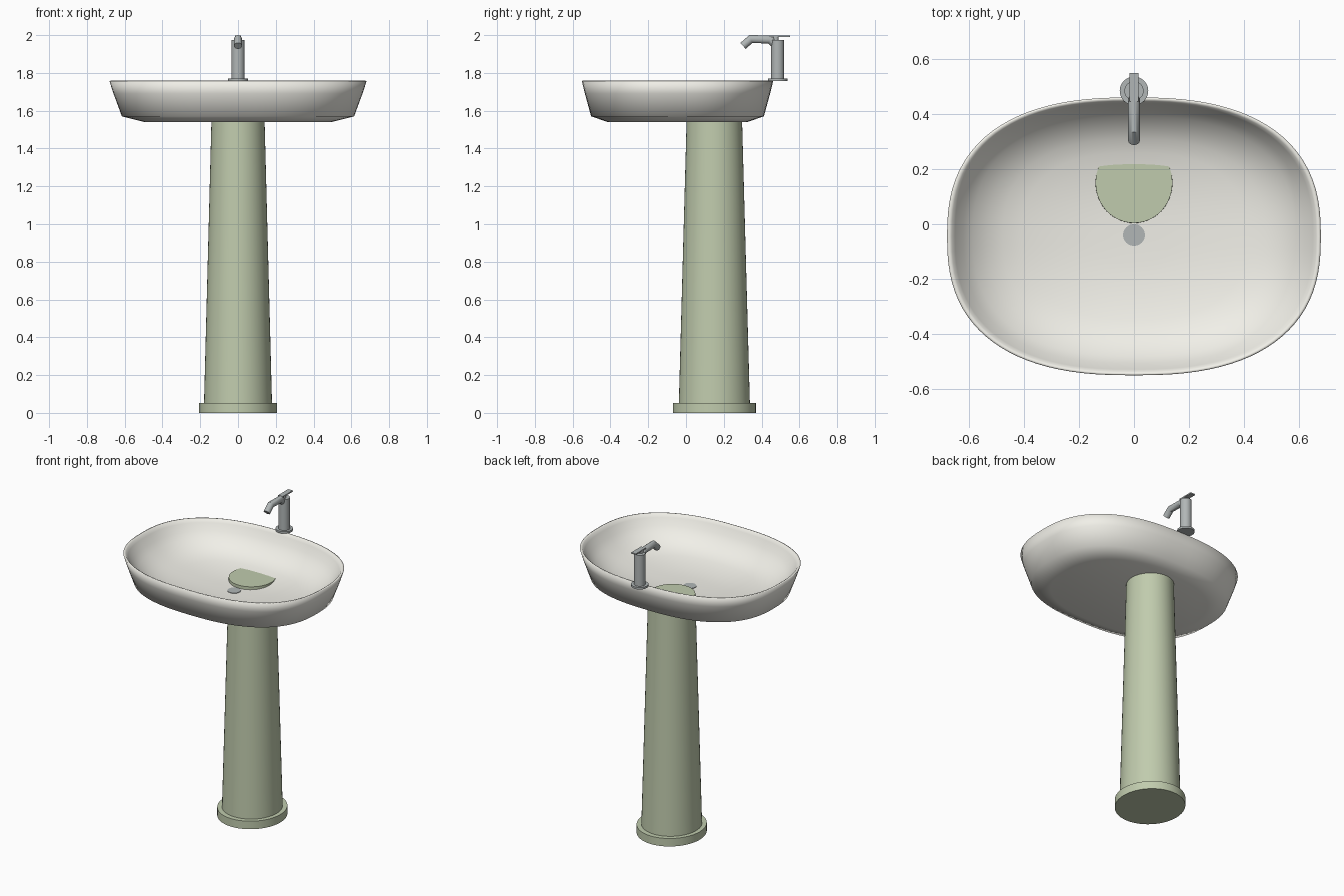
import bpy, bmesh, math
from mathutils import Vector

if "Cube" in bpy.data.objects:
    bpy.data.objects.remove(bpy.data.objects["Cube"])


def material(name, rgb):
    m = bpy.data.materials.new(name)
    m.diffuse_color = (*rgb, 1)
    m.use_nodes = True
    m.node_tree.nodes["Principled BSDF"].inputs["Base Color"].default_value = m.diffuse_color
    return m


CERAMIC = material("ceramic", (0.88, 0.87, 0.81))
GREEN = material("green_glaze", (0.53, 0.60, 0.42))
METAL = material("metal", (0.44, 0.47, 0.47))


def finish(name, bm, mat, angle=35):
    bmesh.ops.recalc_face_normals(bm, faces=bm.faces)
    me = bpy.data.meshes.new(name)
    bm.to_mesh(me)
    bm.free()
    ob = bpy.data.objects.new(name, me)
    bpy.context.collection.objects.link(ob)
    me.materials.append(mat)
    bpy.ops.object.select_all(action='DESELECT')
    ob.select_set(True)
    bpy.context.view_layer.objects.active = ob
    bpy.ops.object.shade_smooth_by_angle(angle=math.radians(angle))
    return ob


def skin(name, rings, mat, angle=35):
    """Bridge equal-length point rings and cap both ends."""
    bm = bmesh.new()
    loops = [[bm.verts.new(p) for p in r] for r in rings]
    n = len(loops[0])
    for a, b in zip(loops, loops[1:]):
        for i in range(n):
            j = (i + 1) % n
            bm.faces.new((a[i], a[j], b[j], b[i]))
    bm.faces.new(loops[0][::-1])
    bm.faces.new(loops[-1])
    return finish(name, bm, mat, angle)


def ring(rx, ry, cy, z, power=2, n=48):
    """Horizontal ellipse or superellipse around (0, cy, z)."""
    pts = []
    for i in range(n):
        t = 2 * math.pi * i / n
        c, s = math.cos(t), math.sin(t)
        pts.append((rx * math.copysign(abs(c) ** (2 / power), c),
                    cy + ry * math.copysign(abs(s) ** (2 / power), s), z))
    return pts


def tube(name, path, r, mat):
    """Round bar following (y, z) points in the x = 0 plane, mitred at bends."""
    pts = [Vector((0, y, z)) for y, z in path]
    rings = []
    for i, p in enumerate(pts):
        d0 = (p - pts[i - 1]).normalized() if i else None
        d1 = (pts[i + 1] - p).normalized() if i < len(pts) - 1 else None
        d = ((d0 or d1) + (d1 or d0)).normalized()
        stretch = 1 / d.dot(d0 or d1)
        side = Vector((1, 0, 0))
        up = side.cross(d) * stretch
        rings.append([p + side * r * math.cos(a) + up * r * math.sin(a)
                      for a in (2 * math.pi * k / 24 for k in range(24))])
    return skin(name, rings, mat)


# Basin: outer wall up from the underside, over the rim, down into the bowl
profile = [(0.72, 1.539), (0.90, 1.57), (0.965, 1.69), (0.997, 1.757),
           (0.985, 1.759), (0.972, 1.755), (0.955, 1.737), (0.91, 1.695),
           (0.86, 1.66), (0.78, 1.625), (0.70, 1.60), (0.60, 1.584),
           (0.50, 1.573), (0.36, 1.561), (0.20, 1.556), (0.06, 1.555)]
skin("basin", [ring(0.683 * s, 0.508 * s, -0.045, z, 2.5, 96) for s, z in profile],
     CERAMIC, 180)

# Drain
skin("drain", [ring(0.04, 0.04, -0.04, z) for z in (1.55, 1.558)], METAL)

# Pedestal column (its top shows inside the bowl) and plinth
skin("pedestal_column", [ring(0.18, 0.188, 0.15, 0.05),
                         ring(0.14, 0.146, 0.15, 1.575)], GREEN)
skin("pedestal_plinth", [ring(0.207, 0.22, 0.15, z) for z in (0, 0.053)], GREEN)

# Tap: foot, body, bent spout, flat lever
skin("tap_foot", [ring(0.052, 0.052, 0.485, z) for z in (1.757, 1.77)], METAL)
skin("tap_body", [ring(0.035, 0.035, 0.485, z) for z in (1.77, 1.975)], METAL)
tube("tap_spout", [(0.475, 1.945), (0.445, 1.977), (0.343, 1.979), (0.302, 1.943)],
     0.021, METAL)
bm = bmesh.new()
bmesh.ops.create_cube(bm, size=1)
for v in bm.verts:
    v.co = Vector((v.co.x * 0.034, 0.498 + v.co.y * 0.104, 1.995 + v.co.z * 0.008))
finish("tap_lever", bm, METAL)
skin("tap_lever_stem", [ring(0.016, 0.016, 0.475, z) for z in (1.97, 1.993)], METAL)
